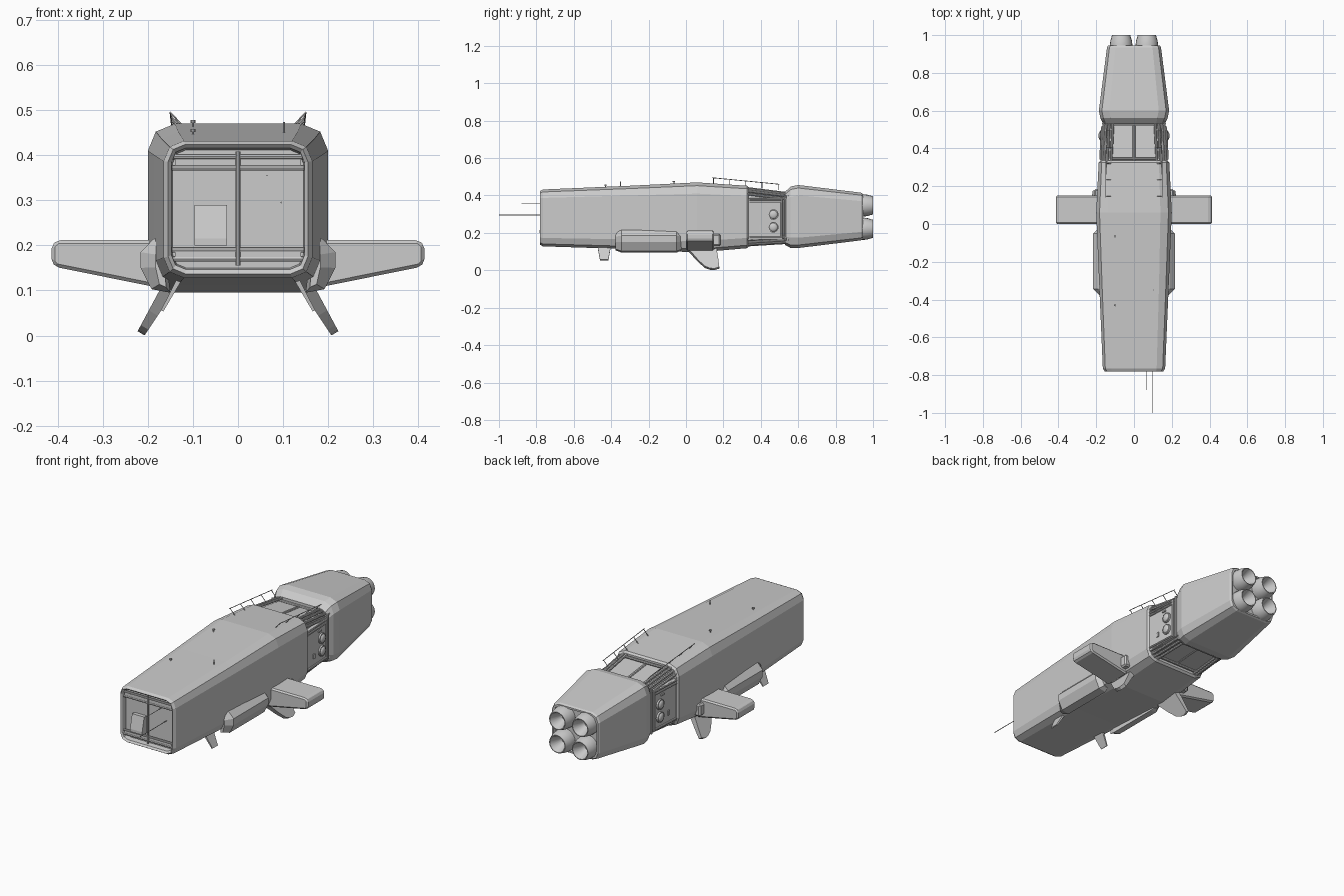
import bpy, bmesh, math
from mathutils import Vector

if "Cube" in bpy.data.objects:
    bpy.data.objects.remove(bpy.data.objects["Cube"])


def make(bm, name, mirror=False, bevel=0, smooth=False):
    bmesh.ops.recalc_face_normals(bm, faces=bm.faces)
    me = bpy.data.meshes.new(name)
    bm.to_mesh(me)
    bm.free()
    ob = bpy.data.objects.new(name, me)
    bpy.context.collection.objects.link(ob)
    if bevel:
        m = ob.modifiers.new("bevel", 'BEVEL')
        m.width, m.segments = bevel, 1
    if mirror:
        ob.modifiers.new("mirror", 'MIRROR').use_clip = False
    if smooth:
        bpy.ops.object.select_all(action='DESELECT')
        ob.select_set(True)
        bpy.context.view_layer.objects.active = ob
        bpy.ops.object.shade_smooth_by_angle(angle=math.radians(35))
    return ob


def loft(name, rings, caps=True, bm=None, **kw):
    bm = bm or bmesh.new()
    vs = [[bm.verts.new(p) for p in r] for r in rings]
    n = len(rings[0])
    for a, b in zip(vs, vs[1:]):
        for i in range(n):
            j = (i + 1) % n
            bm.faces.new((a[i], a[j], b[j], b[i]))
    if caps:
        bm.faces.new(vs[0])
        bm.faces.new(vs[-1])
    return make(bm, name, **kw)


def section(y, hw, zb, zt, r):
    # rounded rectangle with two facets per corner
    pts = []
    for sx, cz, a0 in ((1, zt - r, 0), (-1, zt - r, 90), (-1, zb + r, 180), (1, zb + r, 270)):
        for k in range(3):
            a = math.radians(a0 + 45 * k)
            pts.append((sx * (hw - r) + r * math.cos(a), y, cz + r * math.sin(a)))
    return pts


def box(name, lo, hi, **kw):
    (x0, y0, z0), (x1, y1, z1) = lo, hi
    return loft(name, [[(x0, y, z0), (x1, y, z0), (x1, y, z1), (x0, y, z1)] for y in (y0, y1)], **kw)


def rods(name, pairs, r, seg=6, **kw):
    bm = bmesh.new()
    for a, b in pairs:
        a, b = Vector(a), Vector(b)
        d = b - a
        mat = d.to_track_quat('Z', 'Y').to_matrix().to_4x4()
        mat.translation = (a + b) / 2
        bmesh.ops.create_cone(bm, cap_ends=True, segments=seg, radius1=r, radius2=r,
                              depth=d.length, matrix=mat)
    return make(bm, name, **kw)


# main hull with recessed nose
loft("main_hull", [section(*s) for s in (
    (-0.745, .145, .150, .412, .03), (-0.772, .148, .147, .416, .032), (-0.780, .155, .137, .424, .038),
    (-0.765, .165, .128, .432, .045), (-0.30, .185, .113, .452, .052), (0.06, .20, .095, .47, .06),
    (0.325, .187, .118, .452, .055), (0.335, .178, .128, .443, .05))])

# nose panel details
rods("nose_pipes", [((-.146, -.762, z), (.146, -.762, z)) for z in (.397, .372, .19, .17)], .006, 8)
box("nose_crossbars", (-.14, -.765, .374), (.14, -.745, .392))
box("nose_lower_bar", (-.14, -.765, .173), (.14, -.745, .186))
rods("nose_divider", [((0, -.766, .155), (0, -.766, .408))], .005, 8)
loft("nose_equipment_box", [[(x, -.745, .20), (x, -.782, .20), (x, -.782, .215), (x, -.765, .29), (x, -.745, .29)]
                            for x in (-.096, -.024)])
rods("nose_probe_long", [((.096, -1, .295), (.096, -.745, .295))], .002)
rods("nose_probe_short", [((.064, -.88, .355), (.064, -.745, .355))], .0015)

# recessed neck between hull and engine housing
loft("neck_core", [section(.32, .166, .145, .422, .035), section(.56, .150, .160, .395, .035)])
for nm, z0, z1 in (("upper", .445, .415), ("lower", .128, .143)):
    s = -1 if nm == "upper" else 1
    rods("neck_pipes_" + nm, [((x, .32, z0 + s * d), (x - .012, .56, z1 + s * d))
                              for x, d in ((.122, .006), (.142, .010), (.158, .02), (.17, .036))],
         .007, 8, mirror=True)
    rods("neck_spine_" + nm, [((0, .32, z0 + s * .02), (0, .56, z1 + s * .02))], .007, 8)
    rods("neck_crossbar_" + nm, [((-.12, .525, z1 + s * .014), (.12, .525, z1 + s * .014)),
                                 ((-.12, .345, z0 + s * .014), (.12, .345, z0 + s * .014))], .007, 8)

# neck side panels, frames and ports
loft("neck_side_panel", [[(.14, y, .165), (x, y, .165), (x, y, .385), (.14, y, .385)]
                         for y, x in ((.335, .176), (.515, .168))], mirror=True)
rods("panel_frame", [((.178, .34, z), (.169, .512, z)) for z in (.175, .365, .38)]
     + [((.169, .512, .17), (.169, .512, .385)), ((.161, .545, .16), (.161, .545, .40)),
        ((.164, .53, .16), (.164, .53, .40))], .006, 8, mirror=True)
rods("port_rim", [((.155, .467, z), (.179, .467, z)) for z in (.298, .230)], .028, 20, mirror=True)
bm = bmesh.new()
for z in (.298, .230):
    res = bmesh.ops.create_uvsphere(bm, u_segments=16, v_segments=8, radius=.023)
    for v in res["verts"]:
        v.co = Vector((v.co.x * .45 + .178, v.co.y + .467, v.co.z + z))
make(bm, "port_dome", mirror=True, smooth=True)
box("panel_hatch", (.165, .39, .215), (.178, .405, .24), mirror=True)
box("panel_vent", (.165, .435, .34), (.178, .46, .348), mirror=True)

# engine housing
loft("engine_housing", [section(*s) for s in (
    (.53, .163, .135, .42, .045), (.56, .178, .119, .448, .055), (.60, .186, .119, .456, .055),
    (.935, .143, .160, .415, .045), (.945, .137, .165, .409, .042), (.945, .128, .174, .40, .04),
    (.93, .125, .177, .397, .04))])

# four hollow nozzles
for sx in (-1, 1):
    for z in (.347, .222):
        prof = ((.90, .060), (.945, .060), (.97, .057), (1.0, .048), (1.0, .044), (.935, .018))
        loft("nozzle", [[(sx * .068 + r * math.cos(t * math.tau / 20), y, z + r * math.sin(t * math.tau / 20))
                         for t in range(20)] for y, r in prof], smooth=True)

# side wings and root brackets
wing = ((.17, .212), (.40, .212), (.414, .20), (.414, .163), (.404, .152), (.17, .105))
loft("wing", [[(x, y, z) for x, z in wing] for y in (0, .15)], mirror=True, bevel=.008)
box("wing_root_bracket", (.17, .14, .13), (.212, .185, .195), mirror=True, bevel=.008)

# lower side pods
pod = ((.165, .22), (.188, .214), (.216, .185), (.216, .15), (.192, .103), (.15, .095))


def pod_ring(y, k):
    return [(.165 + (x - .165) * k, y, .158 + (z - .158) * (.7 + .3 * k)) for x, z in pod]


loft("side_pod", [pod_ring(-.378, .35), pod_ring(-.345, 1), pod_ring(-.05, 1), pod_ring(-.025, .5)], mirror=True)

# angled landing fins


def fin(name, outline, x0, slope, root_t, tip_t):
    zt, zb = outline[0][1], min(z for _, z in outline)
    n = Vector((1, 0, slope)).normalized()
    rings = []
    for s in (-1, 1):
        ring = []
        for y, z in outline:
            t = tip_t + (root_t - tip_t) * (z - zb) / (zt - zb)
            ring.append(Vector((x0 + (.11 - z) * slope, y, z)) + n * s * t / 2)
        rings.append(ring)
    loft(name, rings, mirror=True)


fin("rear_fin", ((.0, .13), (.02, .10), (.065, .05), (.10, .018), (.125, .008), (.15, .005), (.178, .014),
                 (.172, .06), (.165, .10), (.165, .13)), .152, .6, .032, .018)
fin("front_fin", ((-.475, .14), (-.47, .11), (-.46, .055), (-.415, .055), (-.405, .11), (-.405, .14)),
    .138, .55, .012, .006)

# roof rails
a, b = Vector((.150, .14, .495)), Vector((.146, .50, .46))
pairs = [(a, b)]
for k in range(5):
    p = a.lerp(b, k / 4 * .96 + .02)
    pairs.append((p, p + Vector((-.028, 0, -.03))))
rods("roof_rail", pairs, .002, mirror=True)

# roof sensors
rods("roof_mast", [((.102, -.35, .44), (.102, -.35, .474))], .0025)
for y, z in ((-.43, .458), (-.065, .478)):
    rods("roof_sensor", [((-.10, y, z - .025), (-.10, y, z - .006))], .003)
    rods("roof_sensor_head", [((-.10, y, z - .006), (-.10, y, z))], .006, 10)
